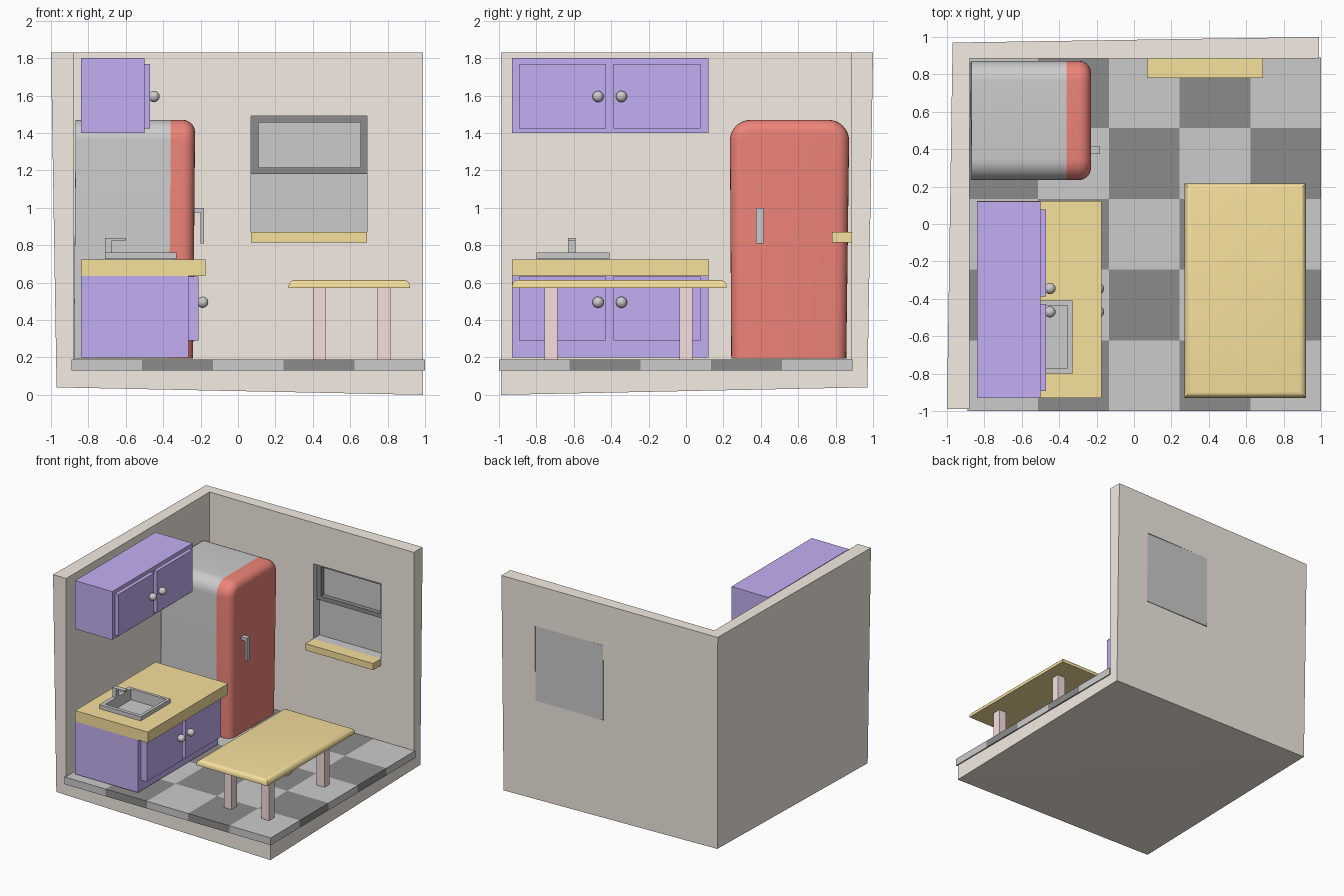
import bpy, bmesh, math

if "Cube" in bpy.data.objects:
    bpy.data.objects.remove(bpy.data.objects["Cube"])


def material(name, r, g, b):
    m = bpy.data.materials.new(name)
    m.diffuse_color = (r, g, b, 1)
    m.use_nodes = True
    m.node_tree.nodes["Principled BSDF"].inputs["Base Color"].default_value = m.diffuse_color
    return m


BEIGE = material("beige", .91, .84, .76)
PURPLE = material("purple", .55, .43, .9)
WOOD = material("wood", .93, .75, .34)
RED = material("red", .85, .23, .19)
DARK = material("dark", .26, .26, .26)
PINK = material("pink", .93, .74, .73)
GREY = material("grey", .8, .8, .8)


def finish(name, bm, mat=None, smooth=False):
    bmesh.ops.recalc_face_normals(bm, faces=bm.faces)
    me = bpy.data.meshes.new(name)
    bm.to_mesh(me)
    bm.free()
    ob = bpy.data.objects.new(name, me)
    bpy.context.collection.objects.link(ob)
    if mat:
        me.materials.append(mat)
    if smooth:
        bpy.ops.object.select_all(action='DESELECT')
        ob.select_set(True)
        bpy.context.view_layer.objects.active = ob
        bpy.ops.object.shade_smooth_by_angle(angle=math.radians(35))
    return ob


def box_bm(x, y, z):
    bm = bmesh.new()
    bmesh.ops.create_cube(bm, size=1)
    for v in bm.verts:
        v.co = [r[0] if c < 0 else r[1] for c, r in zip(v.co, (x, y, z))]
    return bm


def box(name, x, y, z, mat=None):
    return finish(name, box_bm(x, y, z), mat)


def cut(ob, cutter):
    mod = ob.modifiers.new("cut", 'BOOLEAN')
    mod.operation, mod.solver, mod.object = 'DIFFERENCE', 'EXACT', cutter
    mod.material_mode = 'TRANSFER'
    bpy.context.view_layer.objects.active = ob
    bpy.ops.object.modifier_apply(modifier=mod.name)
    bpy.data.objects.remove(cutter)


# room shell: slightly skewed block with the interior and window cut out
bm = box_bm((-1, 1), (-1, 1), (0, 2))
corners = {(-1, -1, 0): (-.97, -.99, .04), (1, -1, 0): (.99, -.99, 0),
           (-1, 1, 0): (-.955, .955, .07), (1, 1, 0): (.99, .97, .04),
           (-1, -1, 2): (-1, -.99, 1.83), (1, -1, 2): (.99, -.99, 1.83),
           (-1, 1, 2): (-.97, .97, 1.83), (1, 1, 2): (.99, 1, 1.83)}
for v in bm.verts:
    v.co = corners[tuple(round(c) for c in v.co)]
bmesh.ops.triangulate(bm, faces=bm.faces)
room = finish("room_shell", bm, BEIGE)
cut(room, box("interior_cutter", (-.88, 1.5), (-1.5, .885), (.13, 2.5), BEIGE))
cut(room, box("window_cutter", (.07, .69), (.8, 1.2), (.87, 1.49), GREY))

# window pane, sash frame and sill
box("window_pane", (.07, .69), (.968, .985), (.87, 1.49))
frame = box("window_frame", (.07, .69), (.93, .968), (1.18, 1.49), DARK)
cut(frame, box("frame_cutter", (.11, .655), (.8, 1.2), (1.215, 1.455), DARK))
box("window_sill", (.07, .69), (.78, .885), (.815, .87), WOOD)

# chequered floor tiles
T = .378
for i in range(5):
    for j in range(5):
        x, y = -.89 + i * T, -1 + j * T
        box(f"tile_{i}_{j}", (x, x + T), (y, y + T), (.13, .19),
            DARK if (i + j) % 2 else None)


# fridge: lofted arch-shaped sections along x
def arch(x, d):
    r = .11 - d
    y0, y1, top = .235 + d, .872 - d, 1.47 - d
    pts = [(x - .01, y0 + .007, .195)]
    for cy, start in ((y0 + r, 180), (y1 - r, 90)):
        for k in range(9):
            a = math.radians(start - k * 90 / 8)
            pts.append((x, cy + r * math.cos(a), top - r + r * math.sin(a)))
    return pts + [(x - .01, y1 - .015, .195)]


def loft(name, sections, mat=None):
    bm = bmesh.new()
    rings = [[bm.verts.new(p) for p in arch(*s)] for s in sections]
    n = len(rings[0])
    for a, b in zip(rings, rings[1:]):
        for k in range(n):
            bm.faces.new((a[k], a[(k + 1) % n], b[(k + 1) % n], b[k]))
    bm.faces.new(rings[0])
    bm.faces.new(rings[-1])
    return finish(name, bm, mat, True)


loft("fridge_body", [(-.868, 0), (-.36, 0)])
R = .065
steps = [math.radians(15 * k) for k in range(7)]
loft("fridge_door", [(-.36, 0)] + [(-.23 - R + R * math.sin(a), R - R * math.cos(a))
                                   for a in steps], RED)


# L-shaped bars: fridge handle and tap
def bent_bar(name, outline, y0, y1):
    bm = bmesh.new()
    f = bm.faces.new([bm.verts.new((x, y0, z)) for x, z in outline])
    ext = bmesh.ops.extrude_face_region(bm, geom=[f])
    for v in ext["geom"]:
        if isinstance(v, bmesh.types.BMVert):
            v.co.y = y1
    return finish(name, bm)


bent_bar("fridge_handle", [(-.24, .975), (-.24, 1), (-.182, 1), (-.182, .81),
                           (-.2, .81), (-.2, .975)], .375, .415)
bent_bar("tap", [(-.71, .755), (-.71, .838), (-.6, .838), (-.6, .825),
                 (-.675, .825), (-.675, .755)], -.63, -.59)


# cupboards with two doors and knobs each
def cupboard(name, front, z, door_front, door_z, knob_z):
    box(name, (-.84, front), (-.93, .12), z, PURPLE)
    for side, ys, ky in (("left", (-.893, -.427), -.47), ("right", (-.387, .078), -.345)):
        box(f"{name}_{side}_door", (front, door_front), ys, door_z, PURPLE)
        bm = bmesh.new()
        bmesh.ops.create_uvsphere(bm, u_segments=20, v_segments=12, radius=.03)
        bmesh.ops.translate(bm, vec=(door_front + .021, ky, knob_z), verts=bm.verts)
        finish(f"{name}_{side}_knob", bm, None, True)


cupboard("wall_cupboard", -.5, (1.4, 1.8), -.47, (1.425, 1.77), 1.595)
cupboard("base_cupboard", -.265, (.2, .635), -.21, (.29, .634), .495)

# counter with a sunken sink
counter = box("countertop", (-.84, -.175), (-.93, .122), (.635, .725), WOOD)
cut(counter, box("sink_cutter", (-.7, -.34), (-.79, -.42), (.655, .9), WOOD))
sink = box("sink", (-.71, -.33), (-.8, -.41), (.726, .76))
cut(sink, box("rim_cutter", (-.675, -.355), (-.77, -.435), (.5, .9), GREY))
basin = box("sink_basin", (-.695, -.345), (-.785, -.425), (.657, .727))
cut(basin, box("basin_cutter", (-.675, -.355), (-.77, -.435), (.67, .9), GREY))

# table
bm = box_bm((.27, .92), (-.93, .217), (.57, .615))
top = [e for e in bm.edges if all(v.co.z > .6 for v in e.verts)]
bmesh.ops.bevel(bm, geom=top, offset=.035, segments=5, profile=.5, affect='EDGES')
finish("table_top", bm, WOOD, True)
for sx, x in (("left", .4), ("right", .745)):
    for sy, y in (("front", -.757), ("back", -.035)):
        box(f"table_leg_{sy}_{sx}", (x, x + .07), (y, y + .07), (.19, .572), PINK)
